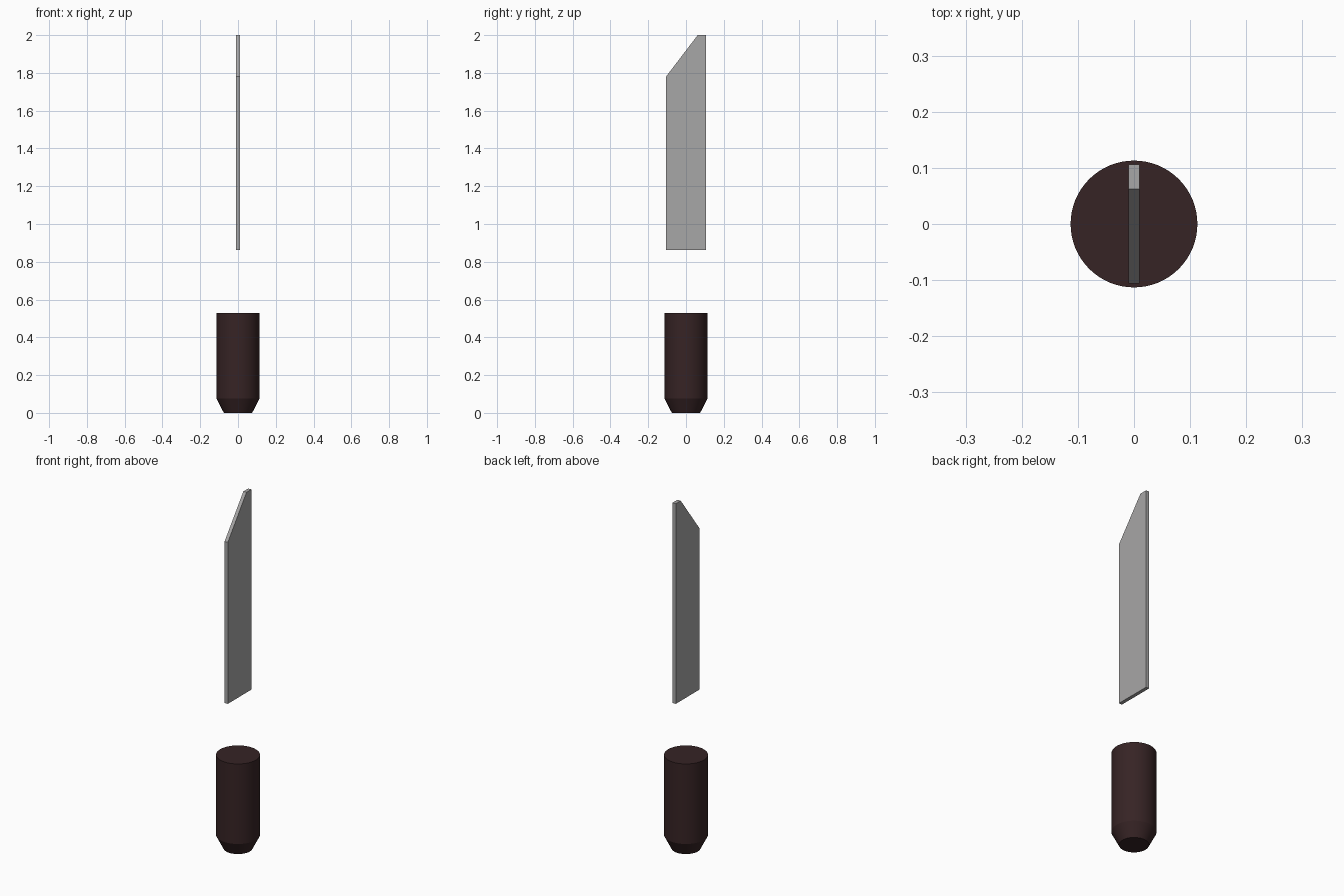
import bpy, bmesh, math

cube = bpy.data.objects.get("Cube")
if cube:
    bpy.data.objects.remove(cube, do_unlink=True)


def make_material(name, color):
    mat = bpy.data.materials.new(name)
    mat.use_nodes = True
    mat.diffuse_color = color
    mat.node_tree.nodes["Principled BSDF"].inputs["Base Color"].default_value = color
    return mat


def make_object(name, bm, mat):
    bmesh.ops.recalc_face_normals(bm, faces=bm.faces)
    mesh = bpy.data.meshes.new(name)
    bm.to_mesh(mesh)
    bm.free()
    mesh.materials.append(mat)
    obj = bpy.data.objects.new(name, mesh)
    bpy.context.collection.objects.link(obj)
    return obj


steel = make_material("steel grey", (0.39, 0.385, 0.385, 1))
brown = make_material("dark brown", (0.037, 0.017, 0.018, 1))

# Handle: round grip with a tapered butt, closed at both ends
SEGMENTS = 64
profile = [(0.075, 0.0), (0.113, 0.075), (0.113, 0.53)]  # radius, height
bm = bmesh.new()
rings = []
for radius, z in profile:
    angles = [2 * math.pi * i / SEGMENTS for i in range(SEGMENTS)]
    rings.append([bm.verts.new((radius * math.cos(a), radius * math.sin(a), z)) for a in angles])
for low, high in zip(rings, rings[1:]):
    for i in range(SEGMENTS):
        j = (i + 1) % SEGMENTS
        bm.faces.new((low[i], low[j], high[j], high[i]))
bm.faces.new(rings[0])
bm.faces.new(rings[-1])
handle = make_object("handle", bm, brown)

# Keep the rims and the taper edge crisp
bpy.ops.object.select_all(action="DESELECT")
handle.select_set(True)
bpy.context.view_layer.objects.active = handle
bpy.ops.object.shade_smooth_by_angle(angle=math.radians(20))

# Blade: flat plate with a slanted tip, floating above the handle
HALF_THICKNESS = 0.01
outline = [(-0.106, 0.862), (0.106, 0.862), (0.106, 2.0), (0.062, 2.0), (-0.106, 1.78)]  # y, z
bm = bmesh.new()
side = bm.faces.new([bm.verts.new((-HALF_THICKNESS, y, z)) for y, z in outline])
extruded = bmesh.ops.extrude_face_region(bm, geom=[side])
new_verts = [v for v in extruded["geom"] if isinstance(v, bmesh.types.BMVert)]
bmesh.ops.translate(bm, verts=new_verts, vec=(2 * HALF_THICKNESS, 0, 0))
make_object("blade", bm, steel)
